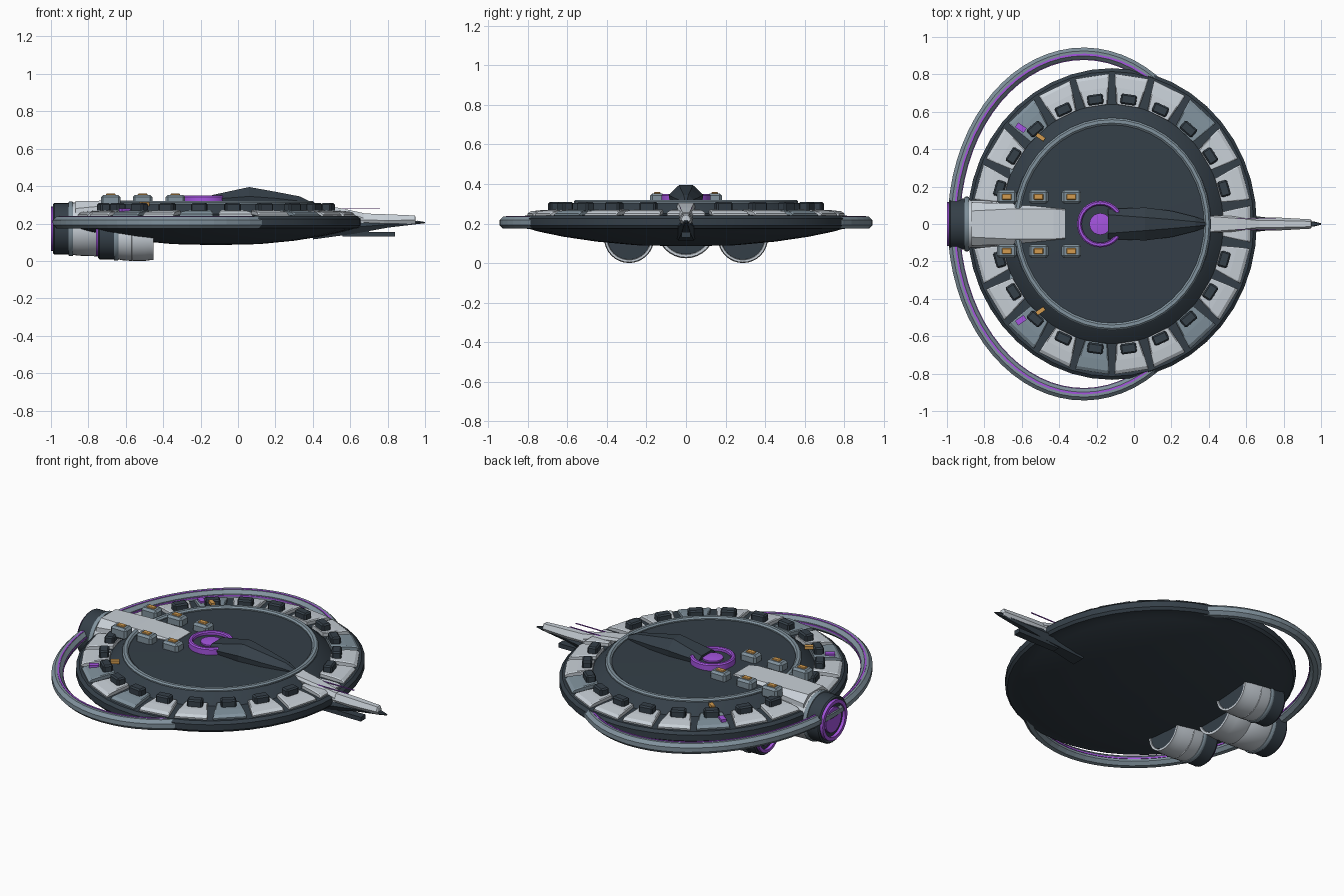
import bpy, bmesh, random
from math import sin, cos, pi, radians
from mathutils import Matrix, Vector

random.seed(4)
CX, SX = -0.118, 0.93          # hull centre and squash along x


def mat(name, c):
    m = bpy.data.materials.new(name)
    m.diffuse_color = (*c, 1)
    return m


DARK = mat("dark", (0.035, 0.05, 0.065))
WHITE = mat("white", (0.58, 0.63, 0.68))
STEEL = mat("steel", (0.22, 0.29, 0.34))
PURPLE = mat("purple", (0.38, 0.09, 0.75))
ORANGE = mat("orange", (0.65, 0.33, 0.08))
HULL = Matrix.Translation((CX, 0, 0)) @ Matrix.Diagonal((SX, 1, 1, 1))


def finish(name, bm, m, xf=None, bevel=0, smooth=False):
    if xf:
        bm.transform(xf)
    bmesh.ops.recalc_face_normals(bm, faces=bm.faces)
    me = bpy.data.meshes.new(name)
    bm.to_mesh(me)
    bm.free()
    ob = bpy.data.objects.new(name, me)
    bpy.context.collection.objects.link(ob)
    me.materials.append(m)
    if smooth:
        me.shade_smooth()
        me.set_sharp_from_angle(angle=radians(30))
    if bevel:
        b = ob.modifiers.new("bevel", "BEVEL")
        b.width, b.segments = bevel, 1
    return ob


def skin(name, rings, m, xf=None, bevel=0, loop=False, smooth=False):
    """Join matching point rings into a closed solid."""
    bm = bmesh.new()
    vs = [[bm.verts.new(p) for p in r] for r in rings]
    n = len(vs[0])
    pairs = list(zip(vs, vs[1:])) + ([(vs[-1], vs[0])] if loop else [])
    for a, b in pairs:
        for i in range(n):
            j = (i + 1) % n
            bm.faces.new((a[i], a[j], b[j], b[i]))
    if not loop:
        bm.faces.new(vs[0])
        bm.faces.new(vs[-1])
    return finish(name, bm, m, xf, bevel, smooth)


def lathe(name, prof, m, xf=None, segs=44, loop=False):
    """Revolve (radius, z) profile around z."""
    rings = [[(r * cos(2 * pi * i / segs), r * sin(2 * pi * i / segs), z)
              for i in range(segs)] for r, z in prof]
    return skin(name, rings, m, xf, loop=loop, smooth=True)


def loft(name, secs, m):
    """Hexagonal sections along x: x, bottom/mid/top half width, bottom/mid/top z."""
    rings = [[(x, -wb, z0), (x, -wm, zm), (x, -wt, z1), (x, wt, z1), (x, wm, zm), (x, wb, z0)]
             for x, wb, wm, wt, z0, zm, z1 in secs]
    return skin(name, rings, m)


def box(name, loc, size, m, rot=0, bevel=0):
    bm = bmesh.new()
    bmesh.ops.create_cube(bm, size=1)
    xf = Matrix.Translation(loc) @ Matrix.Rotation(rot, 4, "Z") @ Matrix.Diagonal((*size, 1))
    return finish(name, bm, m, xf, bevel)


# saucer hull with shallow bowl underneath
lathe("hull", [(0.02, 0.085), (0.25, 0.09), (0.45, 0.108), (0.62, 0.133), (0.75, 0.16), (0.79, 0.172),
               (0.82, 0.175), (0.833, 0.19), (0.833, 0.225), (0.815, 0.24), (0.64, 0.25),
               (0.6, 0.285), (0.57, 0.305), (0.02, 0.31)], DARK, HULL)
lathe("deck_ring", [(0.567, 0.29), (0.567, 0.312), (0.558, 0.32), (0.54, 0.32), (0.53, 0.312), (0.53, 0.29)],
      STEEL, HULL, loop=True)

# armour panels and blocks round the rim
N = 22
for k in range(N):
    a = 2 * pi * k / N
    h = pi / N - 0.022
    tone = STEEL if k in (3, 8, 14, 16, 19) else WHITE
    rings = []
    for r, zt, s in ((0.64, 0.272, 0.85), (0.73, 0.268, 0.96), (0.785, 0.262, 1), (0.803, 0.25, 1)):
        rings.append([(r * cos(a + t * s * h), r * sin(a + t * s * h), z)
                      for t, z in ((-1, 0.235), (-1, zt - 0.004), (-0.92, zt),
                                   (0.92, zt), (1, zt - 0.004), (1, 0.235))])
    skin("rim_panel", rings, tone, HULL)
    if k not in (0, 11):
        box("rim_block", (CX + SX * 0.672 * cos(a), 0.672 * sin(a), 0.283), (0.055, 0.085, 0.052),
            DARK, a, 0.008)
for s in (-1, 1):
    box("amber_marker", (-0.5, s * 0.465, 0.304), (0.05, 0.022, 0.02), ORANGE, -s * 0.6)
    box("violet_marker", (-0.605, s * 0.515, 0.27), (0.055, 0.03, 0.02), PURPLE, -s * 0.6)


# rear half hoop, with a violet light strip
def hoop(name, dr, dz, rad, n, m):
    rings = []
    for i in range(49):
        t = radians(52 + 256 * i / 48)
        rings.append([((0.695 + dr + rad * cos(u)) * cos(t) - 0.27,
                       (0.912 + dr + rad * cos(u)) * sin(t), 0.205 + dz + rad * sin(u))
                      for u in ((j + 0.5) * 2 * pi / n for j in range(n))])
    skin(name, rings, m)


hoop("hoop", 0, 0, 0.034, 8, STEEL)
hoop("hoop_light", -0.006, 0.029, 0.007, 4, PURPLE)
hoop("hoop_inner_light", -0.031, 0.004, 0.006, 4, PURPLE)

# faceted command spine
loft("spine", [(-0.14, 0.07, 0.08, 0.05, 0.30, 0.33, 0.352), (0.06, 0.08, 0.088, 0.035, 0.30, 0.345, 0.395),
               (0.2, 0.065, 0.07, 0.024, 0.30, 0.335, 0.37), (0.33, 0.035, 0.038, 0.012, 0.30, 0.32, 0.345),
               (0.4, 0.01, 0.012, 0.004, 0.29, 0.30, 0.31)], DARK)

# glowing core behind the spine
core = Matrix.Translation((-0.18, 0, 0))
lathe("core_base", [(0.105, 0.3), (0.105, 0.328), (0.02, 0.33)], DARK, core, 32)
lathe("core_ring", [(0.125, 0.31), (0.125, 0.342), (0.118, 0.349), (0.106, 0.349), (0.1, 0.342), (0.1, 0.31)],
      PURPLE, core, 32, True)
lathe("core_glow", [(0.058, 0.32), (0.058, 0.338), (0.02, 0.342)], PURPLE, core, 24)

# six deck housings with amber caps
for x in (-0.68, -0.51, -0.335):
    for s in (-1, 1):
        box("deck_housing", (x, s * 0.145, 0.318), (0.105, 0.072, 0.07), STEEL, 0, 0.012)
        box("housing_cap", (x, s * 0.145, 0.354), (0.052, 0.032, 0.012), ORANGE, 0, 0.004)


# engines: profile turned around x, nozzle toward -x
def engine(name, x, y, z, r, length):
    xf = Matrix.Translation((x, y, z)) @ Matrix.Rotation(pi / 2, 4, "Y")
    L = length
    part = lambda n, p, m, lp=False: lathe(name + n, [(q * r, d) for q, d in p], m, xf, 32, lp)
    part("_nozzle", [(0.3, 0.018), (0.8, 0.018), (0.88, 0.01), (0.93, 0.018), (0.93, 0.1), (0.3, 0.1)], DARK)
    part("_glow_ring", [(0.8, 0.03), (0.8, 0.0), (0.66, 0.0), (0.66, 0.03)], PURPLE, True)
    part("_glow", [(0.2, 0.009), (0.5, 0.009), (0.52, 0.03), (0.2, 0.03)], PURPLE)
    part("_collar", [(0.3, 0.095), (0.97, 0.095), (0.99, 0.1), (0.99, 0.112), (0.97, 0.118), (0.3, 0.118)], STEEL)
    part("_barrel", [(0.3, 0.112), (0.93, 0.112), (0.97, 0.14), (1, L * 0.62), (0.985, L * 0.63),
                     (1, L * 0.64), (1, L * 0.85), (0.97, L - 0.02), (0.97, L),
                     (0.88, L), (0.86, L - 0.01), (0.3, L - 0.01)], WHITE)
    part("_front_cap", [(0.87, L - 0.03), (0.86, L - 0.004), (0.2, L - 0.002)], DARK)


engine("main_engine", -1.0, 0, 0.172, 0.148, 0.42)
for s in (-1, 1):
    engine("side_engine", -0.758, s * 0.288, 0.127, 0.127, 0.305)
loft("engine_fairing", [(-0.87, 0.12, 0.115, 0.07, 0.2, 0.28, 0.32), (-0.66, 0.115, 0.11, 0.08, 0.2, 0.3, 0.323),
                        (-0.64, 0.115, 0.108, 0.08, 0.2, 0.3, 0.323), (-0.43, 0.085, 0.085, 0.08, 0.25, 0.312, 0.32),
                        (-0.37, 0.08, 0.08, 0.075, 0.25, 0.308, 0.312)], WHITE)

# bow prow: white lance, dark keel, fin and antennae
loft("prow_root", [(0.41, 0.03, 0.048, 0.04, 0.25, 0.29, 0.305), (0.55, 0.03, 0.04, 0.03, 0.22, 0.265, 0.282),
                   (0.67, 0.03, 0.032, 0.018, 0.19, 0.23, 0.256)], WHITE)
loft("prow_lance", [(0.6, 0.02, 0.035, 0.018, 0.185, 0.22, 0.256), (0.78, 0.02, 0.034, 0.018, 0.19, 0.217, 0.25),
                    (0.945, 0.014, 0.025, 0.014, 0.2, 0.218, 0.243), (0.95, 0.01, 0.018, 0.01, 0.2, 0.214, 0.235)], WHITE)
loft("prow_keel", [(0.4, 0.04, 0.06, 0.04, 0.115, 0.15, 0.2), (0.62, 0.025, 0.045, 0.03, 0.145, 0.18, 0.21),
                   (0.8, 0.015, 0.025, 0.02, 0.178, 0.195, 0.21), (0.96, 0.008, 0.014, 0.01, 0.197, 0.205, 0.215),
                   (1.0, 0.002, 0.004, 0.002, 0.202, 0.205, 0.208)], DARK)
box("keel_fin", (0.7, 0, 0.143), (0.28, 0.045, 0.026), DARK)
box("fin_strut", (0.64, 0, 0.16), (0.12, 0.03, 0.03), DARK)
for s in (-1, 1):
    box("antenna", (0.6, s * 0.028, 0.279), (0.32, 0.005, 0.005), PURPLE)
